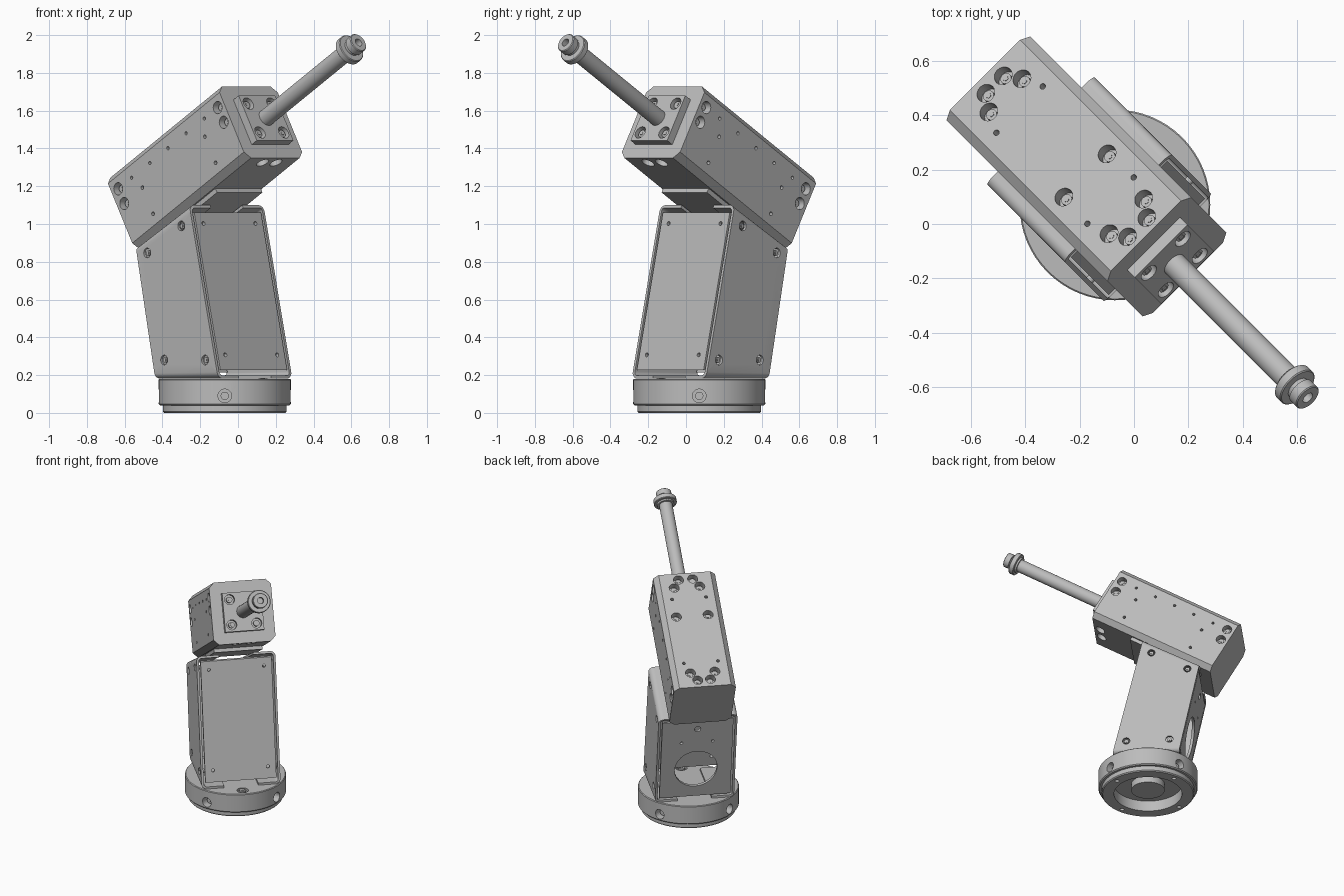
import bpy, bmesh, math
from mathutils import Matrix, Vector

if "Cube" in bpy.data.objects:
    bpy.data.objects.remove(bpy.data.objects["Cube"])

grey = bpy.data.materials.new("machined_grey")
grey.use_nodes = True
grey.diffuse_color = (0.5, 0.5, 0.5, 1)
grey.node_tree.nodes["Principled BSDF"].inputs["Base Color"].default_value = (0.5, 0.5, 0.5, 1)

# Frames: x runs forward, y to the side, z up; the arm frame is pitched upwards
BODY = Matrix.Rotation(math.radians(-45), 4, 'Z')
ARM = BODY @ Matrix.Translation((-0.247, 0, 1.2975)) @ Matrix.Rotation(math.radians(-30), 4, 'Y')
BASE = BODY @ Matrix.Translation((-0.099, 0, 0))
LENGTH, HALF, CHAMFER = 0.4825, 0.218, 0.036


def finish(name, bm, frame, smooth=True):
    bmesh.ops.recalc_face_normals(bm, faces=bm.faces[:])
    mesh = bpy.data.meshes.new(name)
    bm.to_mesh(mesh)
    bm.free()
    mesh.materials.append(grey)
    ob = bpy.data.objects.new(name, mesh)
    ob.matrix_world = frame
    bpy.context.collection.objects.link(ob)
    if smooth:
        shade(ob)
    return ob


def activate(ob):
    bpy.ops.object.select_all(action='DESELECT')
    ob.select_set(True)
    bpy.context.view_layer.objects.active = ob


def shade(ob):
    activate(ob)
    bpy.ops.object.shade_smooth_by_angle(angle=math.radians(30))


def apply(ob, mod):
    activate(ob)
    bpy.ops.object.modifier_apply(modifier=mod.name)


def prism(name, loop, push, frame):
    bm = bmesh.new()
    face = bm.faces.new([bm.verts.new(p) for p in loop])
    out = bmesh.ops.extrude_face_region(bm, geom=[face])
    bmesh.ops.translate(bm, vec=push, verts=[g for g in out["geom"] if isinstance(g, bmesh.types.BMVert)])
    return finish(name, bm, frame, False)


def revolve(name, profile, frame, steps=64):
    bm = bmesh.new()
    verts = [bm.verts.new((r, 0, z)) for r, z in profile]
    edges = [bm.edges.new(pair) for pair in zip(verts, verts[1:])]
    bmesh.ops.spin(bm, geom=verts + edges, cent=(0, 0, 0), axis=(0, 0, 1),
                   angle=math.tau, steps=steps)
    bmesh.ops.remove_doubles(bm, verts=bm.verts[:], dist=0.0005)
    return finish(name, bm, frame)


def add_pin(bm, centre, axis, radius, length, sides):
    turn = Vector((0, 0, 1)).rotation_difference(Vector(axis)).to_matrix().to_4x4()
    bmesh.ops.create_cone(bm, cap_ends=True, segments=sides, radius1=radius, radius2=radius,
                          depth=length, matrix=Matrix.Translation(centre) @ turn)


def drill(ob, holes, frame, screws=None):
    """Holes are (point on surface, outward axis, radius, depth); wide ones get a screw."""
    cut, heads = bmesh.new(), bmesh.new()
    for point, axis, radius, depth in holes:
        p, a = Vector(point), Vector(axis).normalized()
        add_pin(cut, p + a * (0.02 - depth) / 2, a, radius, depth + 0.02, 24)
        if screws and radius > 0.02:
            add_pin(heads, p - a * (depth - 0.01), a, radius * 0.6, 0.026, 20)
            add_pin(heads, p - a * (depth - 0.02), a, radius * 0.3, 0.012, 6)
    cutter = finish("hole_cutter", cut, frame, False)
    cutter.hide_render = True
    mod = ob.modifiers.new("holes", 'BOOLEAN')
    mod.operation, mod.solver, mod.object = 'DIFFERENCE', 'EXACT', cutter
    apply(ob, mod)
    bpy.data.objects.remove(cutter)
    shade(ob)
    if screws:
        finish(screws, heads, frame)
    else:
        heads.free()


# Round base, hollow underneath with a centre boss
base = revolve("base_disc", [
    (0, .03), (.118, .03), (.118, .08), (.24, .08), (.24, 0), (.32, 0), (.327, .007),
    (.327, .04), (.343, .04), (.35, .047), (.35, .175), (.345, .18), (0, .18)], BASE)
holes = []
for k in range(4):
    c, s = math.cos(math.radians(45 + 90 * k)), math.sin(math.radians(45 + 90 * k))
    holes += [((.35 * c, .35 * s, .09), (c, s, 0), .036, .06),
              ((.285 * c, .285 * s, 0), (0, 0, -1), .015, .03)]
holes.append(((.285, 0, .18), (0, 0, 1), .04, .02))
drill(base, holes, BASE, "base_screws")

# Leaning bracket: corner lines of the side profile
FRONT = Vector((.127, 0, .19)), Vector((-.085, 0, 1.093))
BACK = Vector((-.344, 0, .19)), Vector((-.486, 0, .872))
WALL, BEND = 0.27, 0.03


def on_line(line, t, v=0.0):
    return line[0].lerp(line[1], t) + Vector((0, v, 0))


# Folded side plates with rounded flanges at top and bottom
path = [(0.12, 0)]
for k in range(7):
    a = math.pi / 2 * k / 6
    path.append((WALL - BEND + BEND * math.sin(a), BEND * (1 - math.cos(a))))
path += [(v, 1 - t) for v, t in reversed(path)]
for side, name in ((1, "left"), (-1, "right")):
    bm = bmesh.new()
    rows = [(bm.verts.new(on_line(FRONT, t, side * v)), bm.verts.new(on_line(BACK, t, side * v)))
            for v, t in path]
    for (a, b), (c, d) in zip(rows, rows[1:]):
        bm.faces.new((a, b, d, c))
    plate = finish(name + "_side_plate", bm, BODY)
    mod = plate.modifiers.new("sheet", 'SOLIDIFY')
    mod.thickness, mod.offset = 0.016, 0
    apply(plate, mod)
    drill(plate, [((u, side * .278, z), (0, side, 0), .026, .03) for u, z in
                  ((-.147, .99), (-.402, .847), (-.275, .28), (.031, .28))],
          BODY, name + "_plate_screws")


# Front and back cover panels
def panel(name, line, inward, low, high, half):
    loop = [on_line(line, low, -half), on_line(line, high, -half)]
    loop += [p + Vector((inward, 0, 0)) for p in reversed(loop)]
    return prism(name, loop, (0, 2 * half, 0), BODY)


front = panel("front_panel", FRONT, -.02, .04, .965, .25)
drill(front, [(on_line(FRONT, t, v), (1, 0, .23), .011, .05)
              for t in (.13, .9) for v in (-.194, .194)], BODY)
back = panel("back_panel", BACK, .02, .035, .965, .25)
drill(back, [(on_line(BACK, .37), (-1, 0, -.2), .15, .08),
             (on_line(BACK, .86), (-1, 0, -.2), .022, .05)] +
      [(on_line(BACK, .7, v), (-1, 0, -.2), .01, .05) for v in (-.11, .11)], BODY)

# Chamfered arm housing
edge = HALF - CHAMFER
outline = [(edge, HALF), (HALF, edge), (HALF, -edge), (edge, -HALF)]
outline += [(-y, -z) for y, z in outline]
arm = prism("arm_housing", [(-LENGTH, y, z) for y, z in outline], (2 * LENGTH, 0, 0), ARM)
holes = []
for s in (-1, 1):
    for a, v in ((-.425, .045), (-.36, .086), (.12, .112), (.365, .09), (.43, .05)):
        holes.append(((a, s * v, HALF), (0, 0, 1), .035, .05))
    for a in (-.275, .27):
        holes.append(((a, s * .12, HALF), (0, 0, 1), .011, .04))
    for a, v in ((.43, .05), (.12, .11)):
        holes.append(((a, s * v, -HALF), (0, 0, -1), .035, .05))
    for a in (-1, 1):
        holes += [((a * .43, s * HALF, h), (0, s, 0), .033, .05) for h in (.03, .12)]
        holes += [((a * .27, s * HALF, h), (0, s, 0), .01, .04) for h in (.035, -.125)]
    holes += [((.157 * k, s * HALF, .12), (0, s, 0), .009, .04) for k in range(-2, 3)]
drill(arm, holes, ARM, "arm_screws")

# Spacer between the arm and the bracket flanges
prism("arm_spacer", [(-.22, -.17, -HALF), (.16, -.17, -HALF), (.16, .17, -HALF), (-.22, .17, -HALF)],
      (0, 0, -.025), ARM)

# Square mounting plate on the arm's front face
SIZE, THICK = .137, .045
plate = prism("mount_plate", [(LENGTH, SIZE * y, SIZE * z) for y, z in
                              ((-1, -1), (1, -1), (1, 1), (-1, 1))], (THICK, 0, 0), ARM)
drill(plate, [((LENGTH + THICK, y, z), (1, 0, 0), .035, .035)
              for y in (-.088, .088) for z in (-.088, .088)], ARM, "mount_screws")

# Rod with collar and hollow tip
ROD = ARM @ Matrix.Translation((LENGTH, 0, 0)) @ Matrix.Rotation(math.pi / 2, 4, 'Y')
revolve("rod", [(0, .03), (.046, .03), (.046, .735), (.06, .735), (.06, .747), (.076, .747),
                (.08, .751), (.08, .781), (.076, .785), (.045, .785), (.045, .8), (.053, .803),
                (.053, .841), (.049, .845), (.022, .845), (.022, .81), (0, .81)], ROD, 48)
